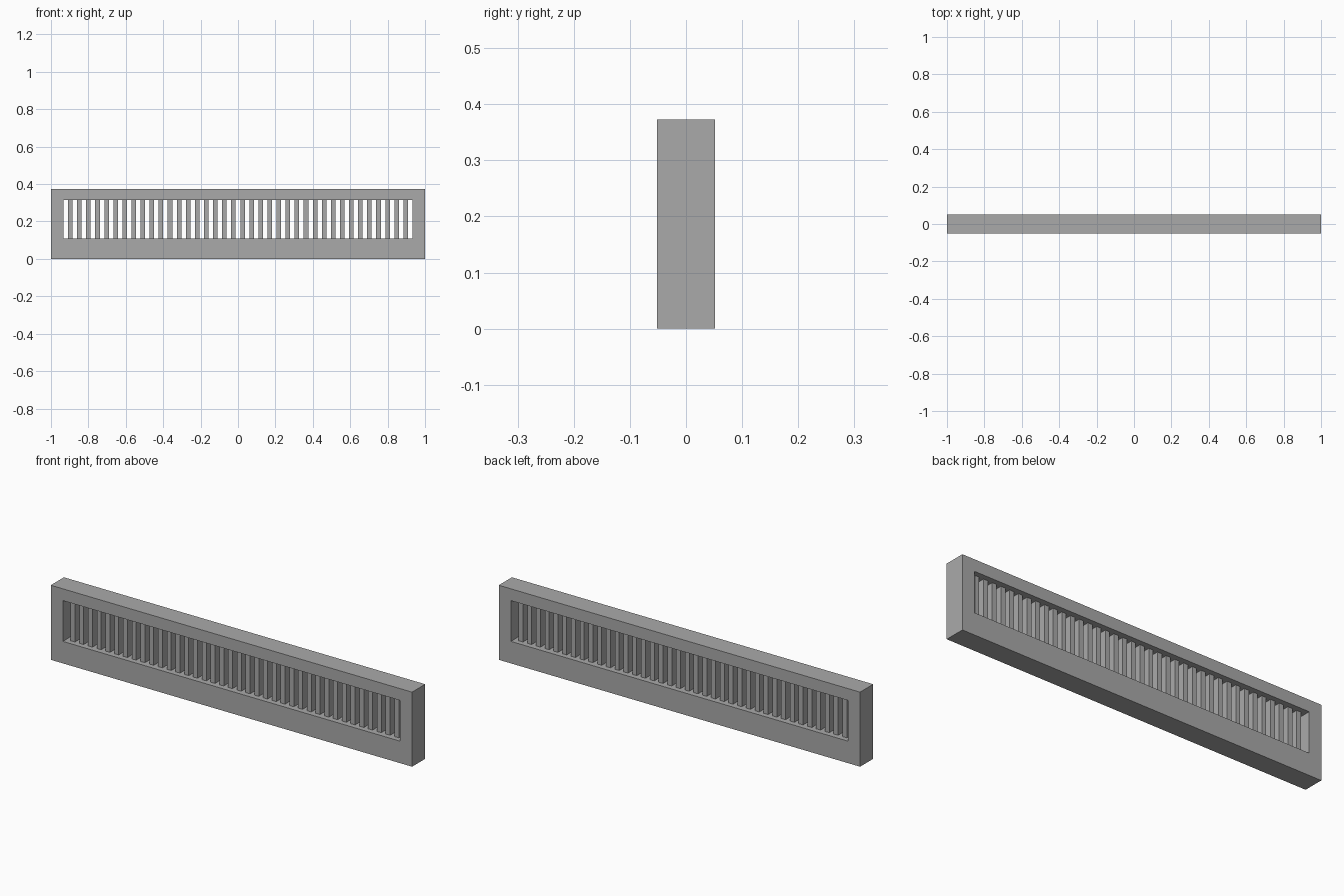
import bpy
import bmesh
from mathutils import Matrix

cube = bpy.data.objects.get("Cube")
if cube:
    bpy.data.objects.remove(cube, do_unlink=True)

LENGTH, DEPTH, HEIGHT = 2.0, 0.104, 0.373
OPEN_HALF, OPEN_LOW, OPEN_HIGH = 0.933, 0.11, 0.314
BARS, BAR_DEPTH = 38, 0.052
BAR_WIDTH = 2 * OPEN_HALF / (2 * BARS + 1)   # bars and gaps are equally wide

grey = bpy.data.materials.new("plain_grey")
grey.use_nodes = True
colour = (0.4, 0.4, 0.4, 1)
grey.diffuse_color = colour
grey.node_tree.nodes["Principled BSDF"].inputs["Base Color"].default_value = colour


def make_object(name, bm):
    bmesh.ops.recalc_face_normals(bm, faces=bm.faces)
    mesh = bpy.data.meshes.new(name)
    bm.to_mesh(mesh)
    bm.free()
    mesh.materials.append(grey)
    obj = bpy.data.objects.new(name, mesh)
    bpy.context.collection.objects.link(obj)
    return obj


def rectangle(bm, half, low, high, y):
    return [bm.verts.new((x, y, z)) for x, z in
            ((-half, low), (half, low), (half, high), (-half, high))]


# Frame: a rectangular tube around the opening
bm = bmesh.new()
loops = [rectangle(bm, LENGTH / 2, 0, HEIGHT, -DEPTH / 2),
         rectangle(bm, LENGTH / 2, 0, HEIGHT, DEPTH / 2),
         rectangle(bm, OPEN_HALF, OPEN_LOW, OPEN_HIGH, DEPTH / 2),
         rectangle(bm, OPEN_HALF, OPEN_LOW, OPEN_HIGH, -DEPTH / 2)]
for a, b in zip(loops, loops[1:] + loops[:1]):
    for i in range(4):
        j = (i + 1) % 4
        bm.faces.new((a[i], a[j], b[j], b[i]))
make_object("grille_frame", bm)

# Bars: one upright slat repeated along the opening
bm = bmesh.new()
size = (BAR_WIDTH, BAR_DEPTH, OPEN_HIGH - OPEN_LOW)
place = Matrix.Translation((-OPEN_HALF + 1.5 * BAR_WIDTH, 0, (OPEN_LOW + OPEN_HIGH) / 2))
bmesh.ops.create_cube(bm, size=1, matrix=place @ Matrix.Diagonal((*size, 1)))
bars = make_object("grille_bars", bm)
array = bars.modifiers.new("repeat", "ARRAY")
array.count = BARS
array.use_relative_offset = False
array.use_constant_offset = True
array.constant_offset_displace = (2 * BAR_WIDTH, 0, 0)
